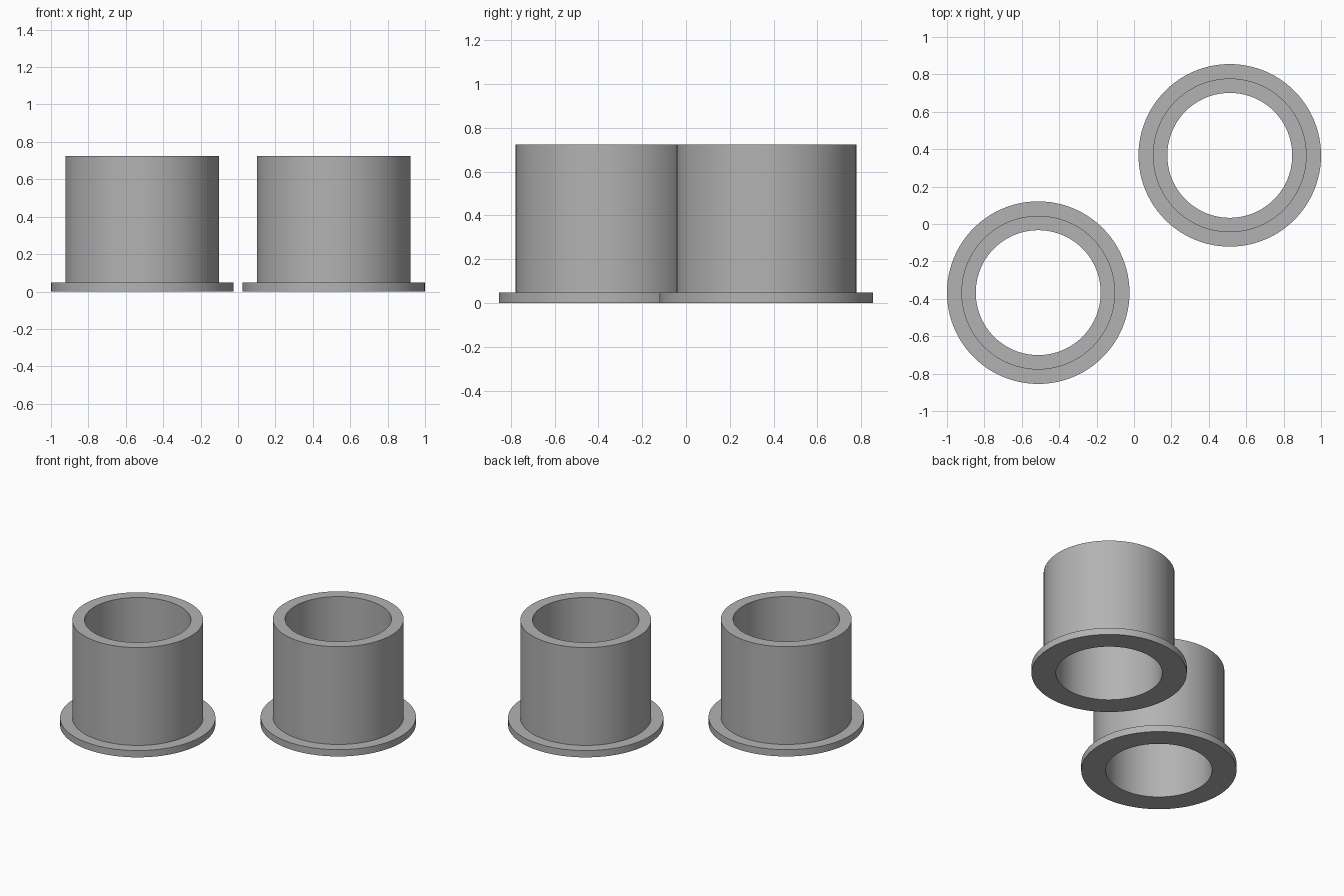
import bpy, bmesh, math

if "Cube" in bpy.data.objects:
    bpy.data.objects.remove(bpy.data.objects["Cube"])

SEGMENTS = 96
INNER_R, TUBE_R, FLANGE_R = 0.334, 0.411, 0.488
FLANGE_H, HEIGHT = 0.047, 0.725

grey = bpy.data.materials.new("plain grey")
grey.diffuse_color = (0.45, 0.45, 0.45, 1)
grey.use_nodes = True
grey.node_tree.nodes["Principled BSDF"].inputs["Base Color"].default_value = grey.diffuse_color


def flanged_bushing(name, x, y):
    # Closed cross-section swept around the vertical axis
    profile = [(INNER_R, 0), (FLANGE_R, 0), (FLANGE_R, FLANGE_H),
               (TUBE_R, FLANGE_H), (TUBE_R, HEIGHT), (INNER_R, HEIGHT)]
    bm = bmesh.new()
    rings = []
    for i in range(SEGMENTS):
        a = 2 * math.pi * i / SEGMENTS
        rings.append([bm.verts.new((r * math.cos(a), r * math.sin(a), z))
                      for r, z in profile])
    n = len(profile)
    for i in range(SEGMENTS):
        r0, r1 = rings[i], rings[(i + 1) % SEGMENTS]
        for j in range(n):
            k = (j + 1) % n
            bm.faces.new((r0[j], r1[j], r1[k], r0[k]))
    bmesh.ops.recalc_face_normals(bm, faces=bm.faces)
    mesh = bpy.data.meshes.new(name)
    bm.to_mesh(mesh)
    bm.free()
    mesh.materials.append(grey)
    obj = bpy.data.objects.new(name, mesh)
    obj.location = (x, y, 0)
    bpy.context.collection.objects.link(obj)

    # Smooth walls with crisp rims
    bpy.ops.object.select_all(action='DESELECT')
    obj.select_set(True)
    bpy.context.view_layer.objects.active = obj
    bpy.ops.object.shade_smooth_by_angle(angle=math.radians(30))


# Matching pair placed diagonally
for label, side in (("front_left", -1), ("back_right", 1)):
    flanged_bushing(label + "_bushing", side * 0.512, side * 0.367)
